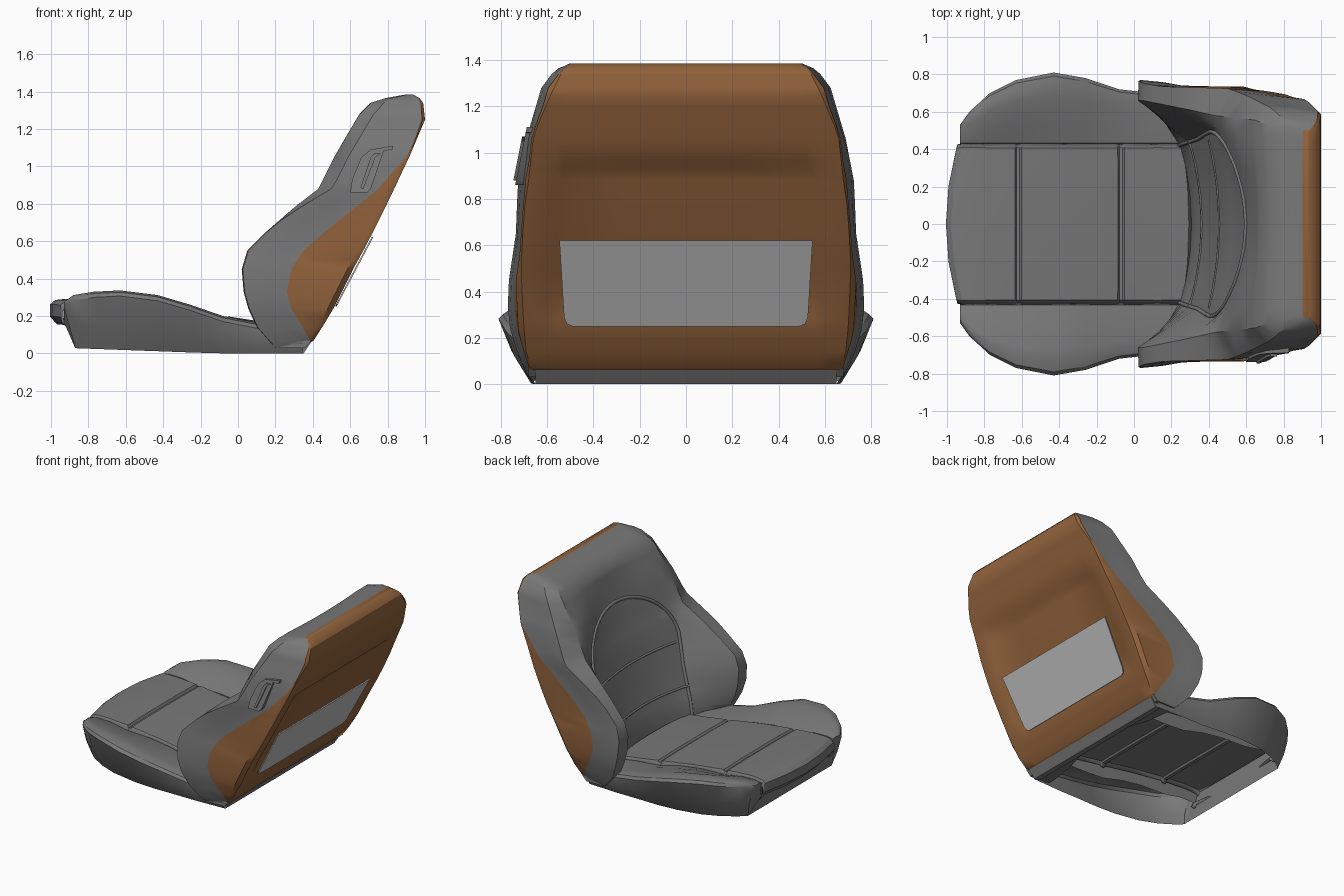
import bpy, bmesh, math

if "Cube" in bpy.data.objects:
    bpy.data.objects.remove(bpy.data.objects["Cube"])

def material(name, col):
    m = bpy.data.materials.new(name)
    m.diffuse_color = (*col, 1)
    m.use_nodes = True
    m.node_tree.nodes["Principled BSDF"].inputs["Base Color"].default_value = m.diffuse_color
    return m

GREY = material("grey leather", (0.19, 0.19, 0.19))
BROWN = material("brown shell", (0.29, 0.125, 0.045))
LIGHT = material("light grey pocket", (0.52, 0.52, 0.52))

def finish(name, bm, mats, angle=32, thick=0):
    bmesh.ops.remove_doubles(bm, verts=bm.verts, dist=0.0005)
    bmesh.ops.recalc_face_normals(bm, faces=bm.faces)
    me = bpy.data.meshes.new(name)
    bm.to_mesh(me)
    bm.free()
    ob = bpy.data.objects.new(name, me)
    bpy.context.collection.objects.link(ob)
    for m in mats:
        me.materials.append(m)
    if thick:
        s = ob.modifiers.new("thickness", 'SOLIDIFY')
        s.thickness, s.offset = thick, 0
    if angle:
        bpy.ops.object.select_all(action='DESELECT')
        ob.select_set(True)
        bpy.context.view_layer.objects.active = ob
        bpy.ops.object.shade_smooth_by_angle(angle=math.radians(angle))
    return ob

def loft(bm, rows, closed=False, mat=lambda j: 0):
    vs = [[bm.verts.new(p) for p in r] for r in rows]
    n = len(rows[0])
    for a, b in zip(vs, vs[1:]):
        for j in range(n if closed else n - 1):
            k = (j + 1) % n
            bm.faces.new((a[j], a[k], b[k], b[j])).material_index = mat(j)
    return vs

def prism(name, pts, y0, y1, mat):
    bm = bmesh.new()
    vs = loft(bm, [[(x, y(z), z) for x, z in pts] for y in (y0, y1)], True)
    for ring in vs:
        bm.faces.new(ring)
    return finish(name, bm, [mat])

def tube(name, pts, r):
    cu = bpy.data.curves.new(name, 'CURVE')
    cu.dimensions, cu.bevel_depth, cu.bevel_resolution = '3D', r, 2
    sp = cu.splines.new('POLY')
    sp.points.add(len(pts) - 1)
    for p, q in zip(sp.points, pts):
        p.co = (*q, 1)
    cu.materials.append(GREY)
    bpy.context.collection.objects.link(bpy.data.objects.new(name, cu))

def look(table, t):
    """Interpolate a table row by its first column."""
    if t <= table[0][0]:
        return table[0][1:]
    for a, b in zip(table, table[1:]):
        if t <= b[0]:
            f = (t - a[0]) / (b[0] - a[0])
            return [p + (q - p) * f for p, q in zip(a[1:], b[1:])]
    return table[-1][1:]

# backrest front: z, wing x, wing inner y, wing outer y, insert half width, insert x
FRONT = [(.03, .20, .64, .68, .42, .29), (.07, .16, .64, .70, .42, .30),
         (.14, .10, .65, .73, .42, .31), (.24, .055, .66, .76, .43, .33),
         (.33, .03, .66, .77, .44, .36), (.45, .02, .66, .765, .45, .40),
         (.55, .05, .66, .75, .47, .43), (.65, .15, .64, .735, .49, .46),
         (.78, .30, .61, .73, .50, .50), (.88, .43, .58, .725, .47, .54),
         (1.06, .52, .57, .69, .42, .60), (1.28, .65, .555, .625, .40, .67),
         (1.34, .71, .53, .58, .40, .725), (1.365, .79, .51, .55, .40, .80),
         (1.385, .90, .47, .50, .40, .90)]
# backrest rear: z, brown edge x, back x, back half width
REAR = [(.03, .375, .39, .66), (.07, .385, .405, .67), (.14, .345, .45, .69),
        (.24, .285, .51, .70), (.33, .26, .555, .705), (.45, .285, .615, .71),
        (.55, .35, .67, .71), (.65, .465, .722, .705), (.78, .625, .787, .695),
        (.88, .75, .835, .68), (1.06, .905, .92, .66), (1.12, .935, .945, .64),
        (1.25, .98, 1.0, .585), (1.34, .975, .99, .54), (1.365, .96, .97, .52),
        (1.385, .93, .935, .49)]
LEVELS = [.03, .07, .14, .19, .24, .28, .33, .39, .45, .5, .55, .6, .65, .71, .78, .83,
          .88, .93, .965, 1.06, 1.12, 1.2, 1.25, 1.28, 1.31, 1.34, 1.365, 1.385]

def front_x(y, z):
    xf, yi, yo, wi, xi = look(FRONT, z)
    dip = .065 * min(1, max(0, (1.42 - z) / .2)) if z < 1.38 else 0
    dip = min(dip, max(0, xi - xf) + .001)
    if abs(y) <= wi:
        return xi - dip * (y / wi) ** 2
    f = min(1, (abs(y) - wi) / (yi - wi))
    return (xi - dip) * (1 - f) + xf * f

def section(z):
    xf, yi, yo, wi, xi = look(FRONT, z)
    xs, xb, yb = look(REAR, z)
    half = [(front_x(y, z), y) for y in (0, .35 * wi, .7 * wi, wi, (wi + yi) / 2, yi)]
    shift = .005 + .07 * min(1, max(0, (z - .7) / .2)) * min(1, max(0, (1.385 - z) / .05))
    xo = min(xf + shift, xs - .004)
    ys = max(yo - .03, yb + .008)
    half += [(xo, yo), ((xo + xs) / 2, (yo + ys) / 2 + .004), (xs, ys),
             (max(xs + .004, xb - .03), min(yb + .025, ys)), (xb, yb)]
    for f in (.85, .79, .4, 0):                      # recessed back panel
        deep = .025 * min(1, (z - .24) / .1) if f < .8 and .27 < z < .94 else 0
        half.append((xb - deep, yb * f))
    rise = .16 if z < .05 else 0                     # slanted lower edge
    ring = [(x, y, z + rise * max(0, x - .2)) for x, y in half]
    return ring + [(x, -y, h) for x, y, h in ring[-2:0:-1]]

# backrest with wings, headrest and brown rear shell
bm = bmesh.new()
rings = [section(z) for z in LEVELS]
N = len(rings[0])
vs = loft(bm, rings, True, lambda j: int(8 <= j < N - 8))
bm.faces.new(vs[0])
bm.faces.new(vs[-1]).material_index = 1
finish("backrest", bm, [GREY, BROWN])

# piping around the insert and its two cross seams
arch = [(look(FRONT, z)[3], z) for z in (.12, .24, .36, .48, .6)]
arch += [(.495 * math.cos(t), .7 + .36 * math.sin(t)) for t in [i * math.pi / 24 for i in range(13)]]
arch += [(-y, z) for y, z in arch[-2::-1]]
tube("insert_piping", [(front_x(y, z), y, z) for y, z in arch], .012)
for i, z in enumerate((.34, .64)):
    tube("insert_seam_%d" % i, [(front_x(.045 * k, z), .045 * k, z) for k in range(-10, 11)], .008)

# flat rear pocket
bm = bmesh.new()
edge = [(.49, .252), (.515, .262), (.527, .29), (.547, .622)]
edge += [(-y, z) for y, z in edge[::-1]]
bm.faces.new([bm.verts.new((.522 + .53 * (z - .25), y, z)) for y, z in edge])
finish("rear_pocket", bm, [LIGHT], angle=0, thick=.008)

# recline lever on the outer side
side = lambda d: (lambda z: -(.728 + d - .2 * (z - .87)))
prism("lever_plate", [(.60, .86), (.61, .93), (.66, 1.05), (.71, 1.09), (.83, 1.11), (.825, 1.088),
                      (.78, 1.085), (.71, .88), (.69, .86)], side(-.03), side(.008), GREY)
prism("lever_handle", [(.655, .885), (.67, .88), (.735, 1.05), (.765, 1.07), (.73, 1.07), (.71, 1.05)],
      side(0), side(.02), GREY)

# cushion centre pad, with grooves at the seams
PAD = [(-.93, .16), (-.965, .16), (-1, .20), (-1, .26), (-.975, .28), (-.93, .285), (-.8, .285),
       (-.64, .274), (-.63, .257), (-.61, .257), (-.60, .27), (-.35, .24), (-.09, .198), (-.08, .18),
       (-.06, .18), (-.05, .192), (.12, .165), (.29, .145), (.31, .11)]
bm = bmesh.new()
rows = []
for x, z in PAD:
    bow = .06 if x < -.9 else (-.03 if x > .2 else 0)
    rows.append([(x + bow * (y / .42) ** 2, y, z - d) for y, d in
                 ((-.425, .03), (-.405, .004), (-.2, 0), (0, 0), (.2, 0), (.405, .004), (.425, .03))])
loft(bm, rows)
finish("cushion_pad", bm, [GREY], thick=.012)

# cushion side bolsters: x, outer y, top z, bottom y
BOLSTER = [(-.93, .53, .275, .50), (-.88, .60, .312, .54), (-.77, .70, .33, .60), (-.63, .77, .337, .645),
           (-.43, .81, .312, .67), (-.26, .78, .262, .67), (-.08, .72, .20, .66), (.1, .70, .165, .66),
           (.35, .68, .13, .65)]
for s, label in ((1, "left"), (-1, "right")):
    bm = bmesh.new()
    rows = []
    for x, yo, zt, yb in BOLSTER:
        top = min(zt, look(PAD[5:], min(x, .29))[0])
        xb = -.87 + (x + .93) * .95
        zb = .028 - .028 * min(1, (x + .93) / .8)
        w = yo - .43
        rows.append([(x, s * .428, max(.06, top - .11)), (x, s * .432, top - .008),
                     (x, s * (.43 + .3 * w), top * .6 + zt * .4), (x, s * (.43 + .65 * w), zt - .004),
                     (x, s * (.43 + .82 * w), zt), (x, s * (.43 + .95 * w), zt - .01),
                     (x, s * yo, zt - .03),
                     ((x + xb) / 2, s * ((yo + yb) / 2 + .015), (zt - .03 + zb) / 2), (xb, s * yb, zb)])
    vs = loft(bm, rows)
    bm.faces.new(vs[0])
    finish("cushion_bolster_" + label, bm, [GREY])

# cushion front panel, rear bar and hinge brackets
bm = bmesh.new()
loft(bm, [[(-.93, s * .43, .262), (-.928, s * .53, .245), (-.90, s * .53, .137), (-.87, s * .50, .028)]
          for s in (-1, 1)])
finish("cushion_front", bm, [GREY])
prism("cushion_rear_bar", [(.30, .01), (.35, .0), (.395, .066), (.30, .066)],
      lambda z: -.65, lambda z: .65, GREY)
for s in (-1, 1):
    prism("hinge_bracket_%s" % ("left" if s > 0 else "right"), [(.22, .03), (.36, .03), (.395, .07), (.24, .07)],
          lambda z: s * .64, lambda z: s * .68, GREY)
